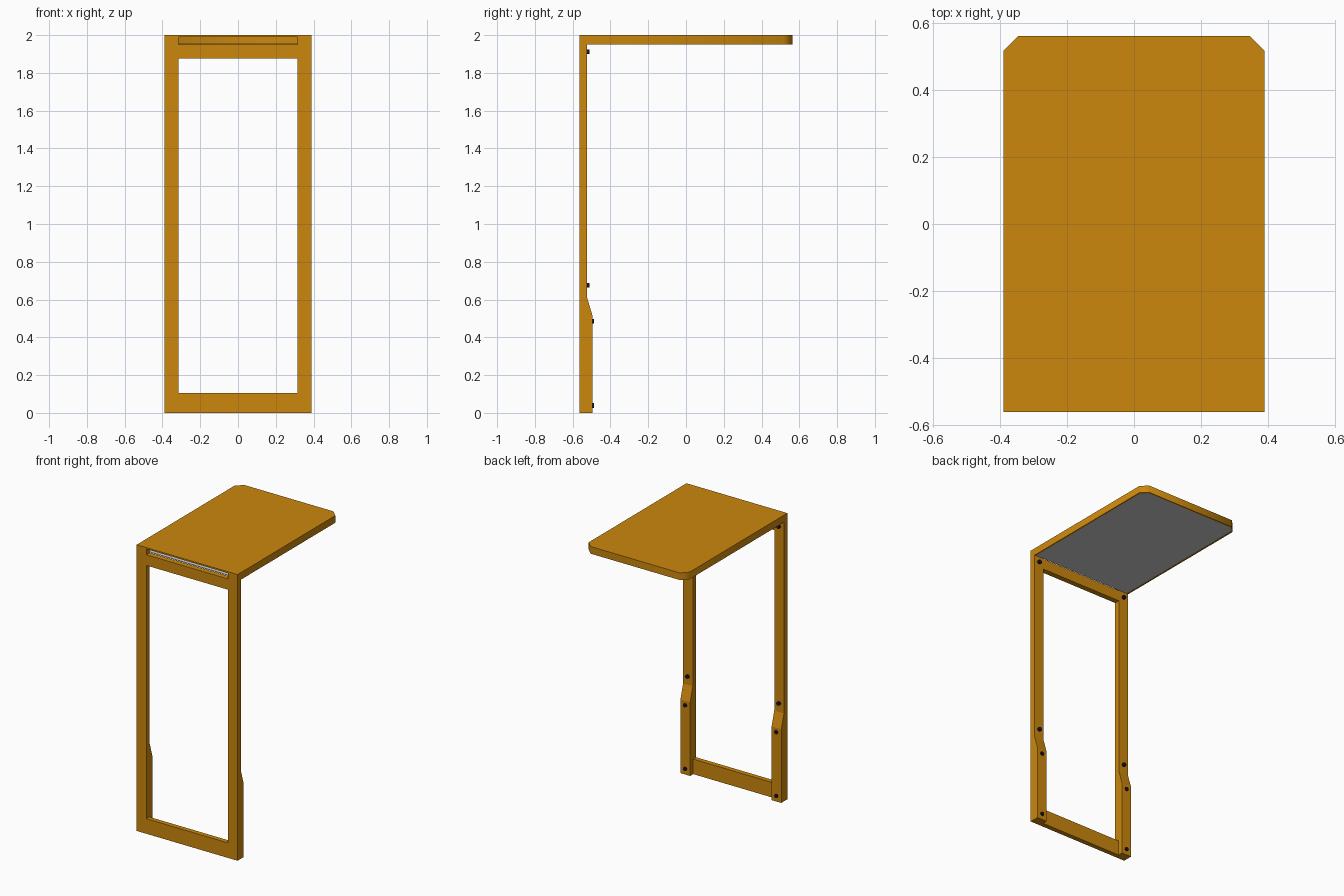
import bpy, bmesh, math
from mathutils import Vector

if "Cube" in bpy.data.objects:
    bpy.data.objects.remove(bpy.data.objects["Cube"])


def material(name, rgb):
    m = bpy.data.materials.new(name)
    m.diffuse_color = (*rgb, 1)
    m.use_nodes = True
    m.node_tree.nodes["Principled BSDF"].inputs["Base Color"].default_value = m.diffuse_color
    return m


ORANGE = material("amber_paint", (0.6, 0.245, 0.004))
GREY = material("light_grey_panel", (0.6, 0.6, 0.6))
DARK = material("dark_bolt", (0.012, 0.005, 0.03))


def prism(name, points, direction, mat, smooth_angle=20):
    """Extrude a flat outline of 3D points along a direction."""
    bm = bmesh.new()
    face = bm.faces.new([bm.verts.new(p) for p in points])
    ext = bmesh.ops.extrude_face_region(bm, geom=[face])
    verts = [g for g in ext["geom"] if isinstance(g, bmesh.types.BMVert)]
    bmesh.ops.translate(bm, verts=verts, vec=Vector(direction))
    bmesh.ops.recalc_face_normals(bm, faces=bm.faces)
    me = bpy.data.meshes.new(name)
    bm.to_mesh(me)
    bm.free()
    me.materials.append(mat)
    if smooth_angle > 20:
        me.shade_smooth()
        me.set_sharp_from_angle(angle=math.radians(smooth_angle))
    ob = bpy.data.objects.new(name, me)
    bpy.context.collection.objects.link(ob)
    return ob


def box(name, x0, x1, y0, y1, z0, z1, mat):
    return prism(name, [(x0, y0, z0), (x1, y0, z0), (x1, y1, z0), (x0, y1, z0)],
                 (0, 0, z1 - z0), mat)


W, IN = 0.39, 0.315          # outer and inner half width
F, B = -0.5625, 0.5625       # front and back of the whole model
POST_Y = -0.525              # back face of the upper posts
LOW_Y = -0.495               # back face of the thick lower posts
TOP, UNDER, SKIN = 2.0, 1.95, 1.99

# Posts: side profile with the thicker lower section
profile = [(F, 0), (LOW_Y, 0), (LOW_Y, 0.515), (POST_Y, 0.615), (POST_Y, SKIN), (F, SKIN)]
for side, label in ((-1, "left"), (1, "right")):
    prism(label + "_post", [(side * IN, y, z) for y, z in profile],
          (side * (W - IN), 0, 0), ORANGE)

    # Bolts down the back of each post
    for i, (y, z) in enumerate(((POST_Y, 1.912), (POST_Y, 0.676),
                                (LOW_Y, 0.485), (LOW_Y, 0.04))):
        r, out = 0.0135, 0.014 if y == POST_Y else 0.007
        ring = [(side * 0.3525 + r * math.cos(k * math.pi / 5), y - 0.006,
                 z + r * math.sin(k * math.pi / 5)) for k in range(10)]
        prism(f"{label}_bolt_{i + 1}", ring, (0, out + 0.006, 0), DARK, 50)

# Rails between the posts
box("bottom_rail", -IN, IN, F, POST_Y - 0.004, 0, 0.105, ORANGE)
box("top_rail", -IN, IN, F, POST_Y, 1.875, UNDER, ORANGE)


def outline(inset, y0):
    """Canopy plan with two clipped back corners."""
    w, b, c = W - inset, B - inset, 0.045 - inset * 0.5
    return [(w, y0), (w, b - c), (w - c, b), (-w + c, b), (-w, b - c), (-w, y0)]


# Canopy: thin roof skin, hanging rim and grey underside, with an open front slot
prism("canopy_roof", [(x, y, SKIN) for x, y in outline(0, F)],
      (0, 0, TOP - SKIN), ORANGE, 50)
rim = outline(0, POST_Y) + outline(0.01, POST_Y)[::-1]
prism("canopy_rim", [(x, y, UNDER) for x, y in rim], (0, 0, SKIN - UNDER), ORANGE, 50)
prism("canopy_underside", [(x, y, UNDER + 0.002) for x, y in outline(0.01, POST_Y)],
      (0, 0, 0.004), GREY)
